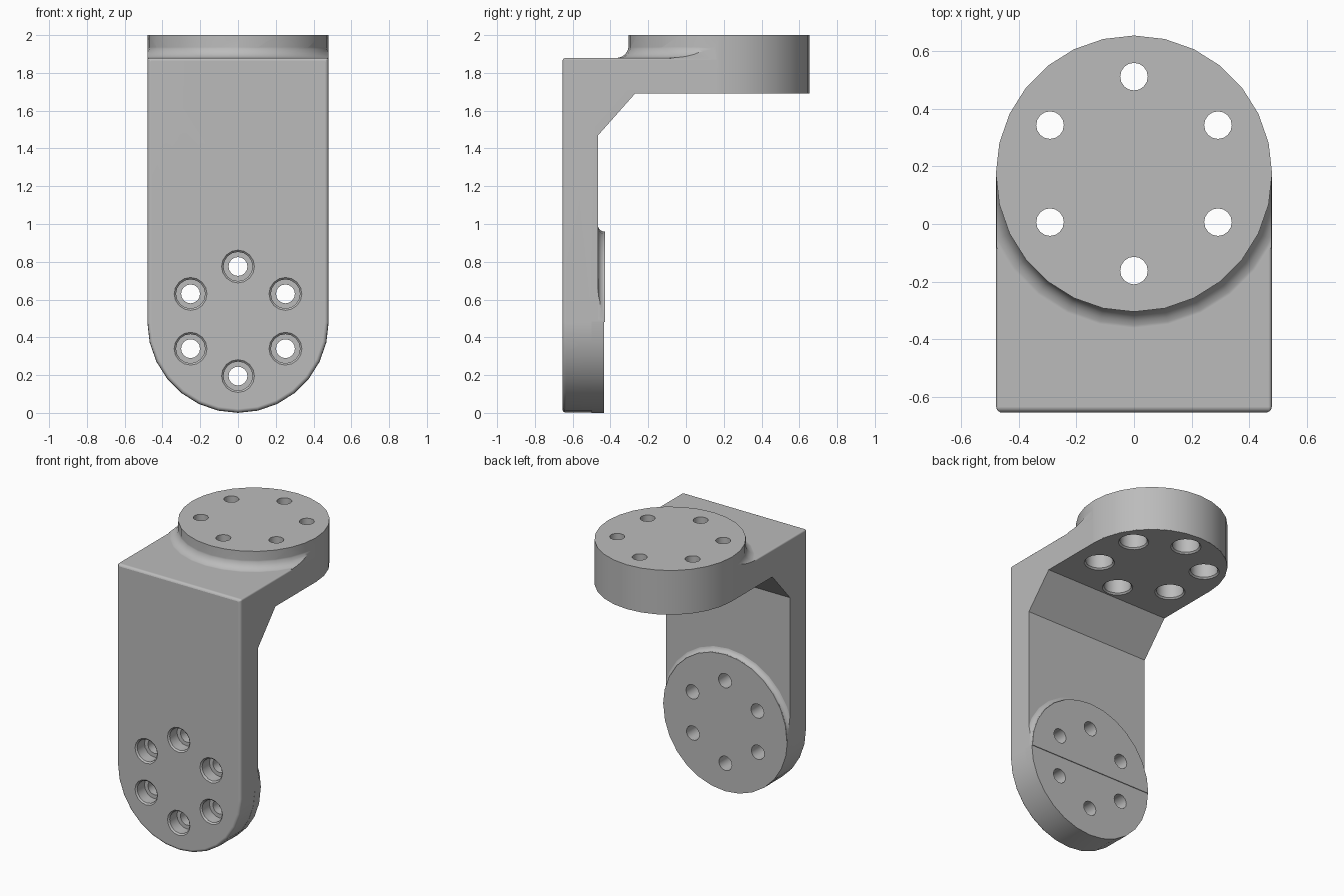
import bpy, bmesh, math

if "Cube" in bpy.data.objects:
    bpy.data.objects.remove(bpy.data.objects["Cube"])

R = 0.48          # flange radius
W = 0.479         # body half width
LOW_Z = 0.48      # centre of lower flange
TOP_Y = 0.175     # centre of upper flange
SEG = 28

grey = bpy.data.materials.new("grey_metal")
grey.diffuse_color = (0.5, 0.5, 0.5, 1)
grey.use_nodes = True
grey.node_tree.nodes["Principled BSDF"].inputs["Base Color"].default_value = grey.diffuse_color


def place(axis, p, h):
    return {'x': (h, p[0], p[1]), 'y': (p[0], h, p[1]), 'z': (p[0], p[1], h)}[axis]


def finish(name, bm):
    bmesh.ops.recalc_face_normals(bm, faces=bm.faces)
    me = bpy.data.meshes.new(name)
    bm.to_mesh(me)
    bm.free()
    me.materials.append(grey)
    ob = bpy.data.objects.new(name, me)
    bpy.context.collection.objects.link(ob)
    return ob


def loft(name, axis, rings, bevel=0):
    """Join a stack of (outline, height) rings and cap both ends."""
    bm = bmesh.new()
    rows = [[bm.verts.new(place(axis, p, h)) for p in pts] for pts, h in rings]
    n = len(rows[0])
    for a, b in zip(rows, rows[1:]):
        for i in range(n):
            j = (i + 1) % n
            bm.faces.new((a[i], a[j], b[j], b[i]))
    first = bm.faces.new(rows[0])
    bm.faces.new(rows[-1])
    if bevel:
        bmesh.ops.recalc_face_normals(bm, faces=bm.faces)
        bmesh.ops.bevel(bm, geom=list(first.edges), offset=bevel, segments=3,
                        profile=0.5, affect='EDGES')
    return finish(name, bm)


def circle(c, r, n):
    return [(c[0] + r * math.cos(2 * math.pi * i / n),
             c[1] + r * math.sin(2 * math.pi * i / n)) for i in range(n)]


def turned(name, axis, c, profile, n=SEG):
    return loft(name, axis, [(circle(c, r, n), h) for r, h in profile])


def prism(name, axis, pts, a, b, bevel=0):
    return loft(name, axis, [(pts, a), (pts, b)], bevel)


def arc(c, r, a0, a1, n):
    return [(c[0] + r * math.cos(math.radians(a0 + (a1 - a0) * i / n)),
             c[1] + r * math.sin(math.radians(a0 + (a1 - a0) * i / n)))
            for i in range(n + 1)]


def boolean(ob, other, op):
    mod = ob.modifiers.new("cut", 'BOOLEAN')
    mod.operation, mod.object, mod.solver = op, other, 'EXACT'
    bpy.context.view_layer.update()
    dg = bpy.context.evaluated_depsgraph_get()
    me = bpy.data.meshes.new_from_object(ob.evaluated_get(dg))
    ob.modifiers.clear()
    ob.data = me
    bpy.data.objects.remove(other, do_unlink=True)


def fillet(name, axis, c, f, base, sign, box):
    """Concave flare round a flange foot, kept inside the body width."""
    prof = [(0.479 + f - f * math.cos(t), base + sign * (f - f * math.sin(t)))
            for t in [math.radians(15 * i) for i in range(7)]]
    prof.append((prof[-1][0], base - sign * 0.04))
    ob = turned(name, axis, c, prof)
    boolean(ob, prism("fillet_limit", 'z', *box), 'INTERSECT')
    return ob


def rect(x, y0, y1):
    return [(-x, y0), (x, y0), (x, y1), (-x, y1)]


# Body: front outline, L-shaped side profile and rounded top outline intersected
b = 0.012
front = (arc((0, LOW_Z), W, 180, 360, SEG // 2)
         + arc((W - b, 1.88 - b), b, 0, 90, 3)
         + arc((b - W, 1.88 - b), b, 90, 180, 3))
bracket = prism("bracket", 'y', front, -0.655, 0.8, bevel=0.02)
side = [(-0.8, -0.1), (-0.465, -0.1), (-0.465, 1.47), (-0.27, 1.69),
        (0.9, 1.69), (0.9, 2.1), (-0.8, 2.1)]
boolean(bracket, prism("side_profile", 'x', side, -0.7, 0.7), 'INTERSECT')
plan = arc((0, TOP_Y), 0.4795, 0, 180, SEG // 2) + [(-0.6, -0.9), (0.6, -0.9)]
boolean(bracket, prism("plan_profile", 'z', plan, -0.2, 2.2), 'INTERSECT')

# Upper and lower flanges with their fillets
boolean(bracket, fillet("upper_fillet", 'z', (0, TOP_Y), 0.065, 1.879, 1,
                        (rect(0.478, -0.6, TOP_Y), 1.7, 2.1)), 'UNION')
boolean(bracket, turned("upper_flange", 'z', (0, TOP_Y),
                        [(R, 1.692), (R, 2.0)]), 'UNION')
boolean(bracket, fillet("lower_fillet", 'y', (0, LOW_Z), 0.036, -0.466, 1,
                        (rect(0.478, -0.6, -0.3), LOW_Z, 1.2)), 'UNION')
boolean(bracket, turned("lower_flange", 'y', (0, LOW_Z),
                        [(R, -0.5), (R, -0.435)]), 'UNION')

# Six counterbored bolt holes in each flange
for k in range(6):
    a = math.radians(90 + 60 * k)
    ca, sa = math.cos(a), math.sin(a)
    boolean(bracket, turned("front_hole", 'y', (0.29 * ca, LOW_Z + 0.005 + 0.29 * sa),
                            [(0.087, -0.7), (0.087, -0.655), (0.077, -0.645),
                             (0.077, -0.565), (0.05, -0.565), (0.05, -0.3)], 16), 'DIFFERENCE')
    boolean(bracket, turned("top_hole", 'z', (0.337 * ca, TOP_Y + 0.337 * sa),
                            [(0.097, 1.6), (0.097, 1.69), (0.087, 1.70),
                             (0.087, 1.88), (0.048, 1.88), (0.048, 2.1)], 16), 'DIFFERENCE')

# Smooth shading with crisp edges
bpy.context.view_layer.objects.active = bracket
bracket.select_set(True)
bpy.ops.object.shade_smooth_by_angle(angle=math.radians(32))
wn = bracket.modifiers.new("weighted_normals", 'WEIGHTED_NORMAL')
wn.keep_sharp = True
